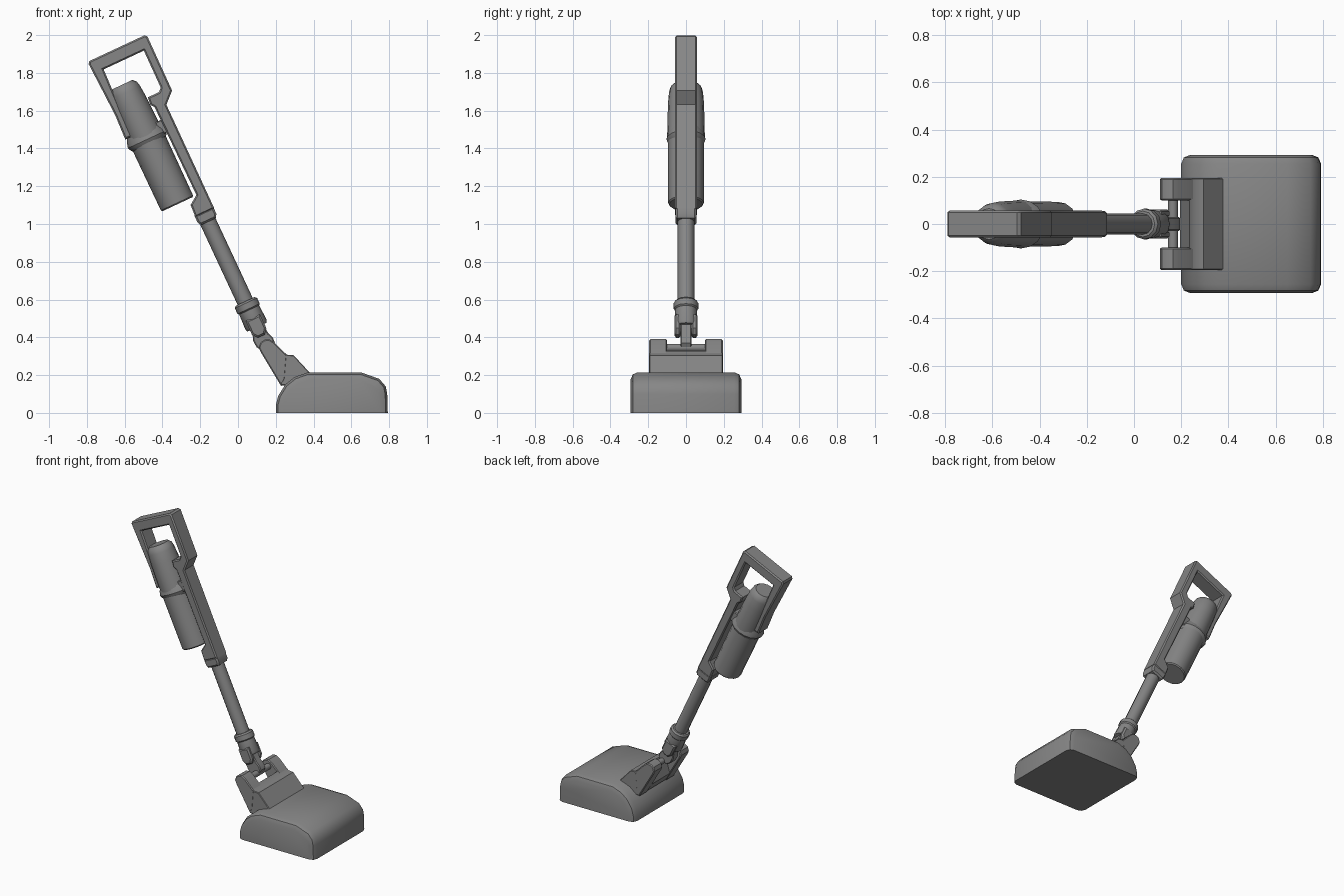
import bpy, bmesh, math

if "Cube" in bpy.data.objects:
    bpy.data.objects.remove(bpy.data.objects["Cube"])

TILT = math.radians(25)
S, C = math.sin(TILT), math.cos(TILT)
ORIGIN = (0.15, 0.35)

# Dark grey plastic
plastic = bpy.data.materials.new("dark_grey_plastic")
plastic.diffuse_color = (0.24, 0.24, 0.24, 1)
plastic.use_nodes = True
plastic.node_tree.nodes["Principled BSDF"].inputs["Base Color"].default_value = plastic.diffuse_color


def stick(v, u):
    """Tilted stick frame (v across, u along) to world x, z."""
    return (ORIGIN[0] + v * C - u * S, ORIGIN[1] + v * S + u * C)


def finish(name, bm):
    bmesh.ops.recalc_face_normals(bm, faces=bm.faces)
    me = bpy.data.meshes.new(name)
    bm.to_mesh(me)
    bm.free()
    me.materials.append(plastic)
    ob = bpy.data.objects.new(name, me)
    bpy.context.collection.objects.link(ob)
    bpy.ops.object.select_all(action='DESELECT')
    bpy.context.view_layer.objects.active = ob
    ob.select_set(True)
    bpy.ops.object.shade_smooth_by_angle(angle=math.radians(35))
    return ob


def prism(name, pts, y0, y1, bevel=0.0, segs=1, keep_base=False):
    """Extrude an x-z outline along y and round the side edges."""
    bm = bmesh.new()
    a = [bm.verts.new((x, y0, z)) for x, z in pts]
    b = [bm.verts.new((x, y1, z)) for x, z in pts]
    bm.faces.new(a)
    bm.faces.new(b)
    n = len(pts)
    for i in range(n):
        j = (i + 1) % n
        bm.faces.new((a[i], a[j], b[j], b[i]))
    bmesh.ops.recalc_face_normals(bm, faces=bm.faces)
    if bevel:
        edges = [e for e in bm.edges
                 if abs(e.verts[0].co.y - e.verts[1].co.y) < 1e-5
                 and not (keep_base and all(v.co.z < 1e-5 for v in e.verts))]
        bmesh.ops.bevel(bm, geom=edges, offset=bevel, segments=segs,
                        profile=0.5, affect='EDGES', clamp_overlap=True)
    return finish(name, bm)


def lathe(name, profile, centre_v=0.0, sides=12, y_scale=1.0):
    """Turn (radius, u) pairs about a line parallel to the stick."""
    bm = bmesh.new()
    rings = []
    for r, u in profile:
        ring = []
        for k in range(sides):
            t = 2 * math.pi * k / sides
            x, z = stick(centre_v + r * math.cos(t), u)
            ring.append(bm.verts.new((x, r * y_scale * math.sin(t), z)))
        rings.append(ring)
    for p, q in zip(rings, rings[1:]):
        for k in range(sides):
            m = (k + 1) % sides
            bm.faces.new((p[k], p[m], q[m], q[k]))
    bm.faces.new(rings[0])
    bm.faces.new(rings[-1])
    return finish(name, bm)


def disc(cx, cz, r, sides=12):
    return [(cx + r * math.cos(2 * math.pi * k / sides),
             cz + r * math.sin(2 * math.pi * k / sides)) for k in range(sides)]


# Floor head
prism("floor_head",
      [(0.20, 0), (0.20, 0.04), (0.213, 0.09), (0.25, 0.15), (0.30, 0.19),
       (0.37, 0.215), (0.65, 0.215), (0.748, 0.18), (0.782, 0.14),
       (0.79, 0.10), (0.793, 0)], -0.293, 0.293, 0.038, 2, keep_base=True)

# Hinge bracket on the floor head
prism("hinge_base",
      [(0.235, 0.328), (0.26, 0.308), (0.295, 0.305), (0.38, 0.213),
       (0.32, 0.15), (0.23, 0.145), (0.195, 0.20)], -0.194, 0.194, 0.004)
for side, name in ((-1, "hinge_prong_front"), (1, "hinge_prong_back")):
    y = sorted((side * 0.10, side * 0.195))
    prism(name,
          [(0.11, 0.345), (0.118, 0.372), (0.138, 0.387), (0.165, 0.39),
           (0.19, 0.375), (0.26, 0.306), (0.25, 0.18), (0.228, 0.142),
           (0.12, 0.322)], y[0], y[1], 0.006)
prism("hinge_pin", disc(0.165, 0.345, 0.021), -0.11, 0.11)

# Swivel joint between bracket and tube
prism("swivel_tongue",
      [stick(v, u) for v, u in [(-0.03, -0.01), (0.02, -0.025), (0.05, 0.0),
       (0.052, 0.03), (0.04, 0.06), (0.032, 0.14), (-0.032, 0.14),
       (-0.038, 0.09), (-0.05, 0.06), (-0.048, 0.02)]], -0.03, 0.03, 0.006)
for side, name in ((-1, "fork_cheek_front"), (1, "fork_cheek_back")):
    y = sorted((side * 0.027, side * 0.062))
    prism(name,
          [stick(v, u) for v, u in [(-0.042, 0.17), (-0.042, 0.09),
           (-0.02, 0.062), (0.02, 0.062), (0.042, 0.09), (0.042, 0.17)]],
          y[0], y[1], 0.01)
lathe("lower_sleeve", [(0.056, 0.115), (0.062, 0.13), (0.058, 0.215),
                       (0.065, 0.222), (0.065, 0.255), (0.055, 0.265)])

# Tube and its upper collar
lathe("tube", [(0.044, 0.2), (0.044, 0.80)])
prism("upper_collar",
      [stick(v, u) for v, u in [(-0.042, 0.73), (0.046, 0.73), (0.058, 0.75),
                                (0.058, 0.79), (-0.052, 0.79), (-0.052, 0.75)]],
      -0.056, 0.056, 0.01)

# Handle loop and spine in one outline
prism("handle_and_spine",
      [stick(v, u) for v, u in [
          (-0.213, 1.31), (-0.207, 1.45), (-0.220, 1.754), (-0.210, 1.767),
          (0.112, 1.767), (0.124, 1.755), (0.121, 1.44), (0.062, 1.385),
          (0.060, 0.78), (-0.050, 0.78), (-0.046, 0.85), (0.004, 0.885),
          (0.0, 1.40), (-0.015, 1.42), (-0.010, 1.462), (0.055, 1.462),
          (0.073, 1.48), (0.075, 1.695), (-0.160, 1.695), (-0.168, 1.46),
          (-0.160, 1.31)]], -0.057, 0.057, 0.008)

# Dust bin, ring and motor housing
BIN_V = -0.107
lathe("dust_bin", [(0.088, 0.883), (0.094, 0.89), (0.096, 1.26)], BIN_V, 16)
lathe("bin_ring", [(0.097, 1.235), (0.106, 1.247), (0.113, 1.262), (0.107, 1.285),
                   (0.094, 1.315)], BIN_V, 16, 0.92)
lathe("motor_housing", [(0.094, 1.28), (0.093, 1.34), (0.090, 1.47), (0.085, 1.535),
                        (0.079, 1.562), (0.062, 1.58)], BIN_V, 16, 1.06)
prism("bin_mount",
      [stick(v, u) for v, u in [(-0.06, 1.25), (0.02, 1.25), (0.02, 1.325),
                                (-0.06, 1.325)]], -0.05, 0.05, 0.005)
